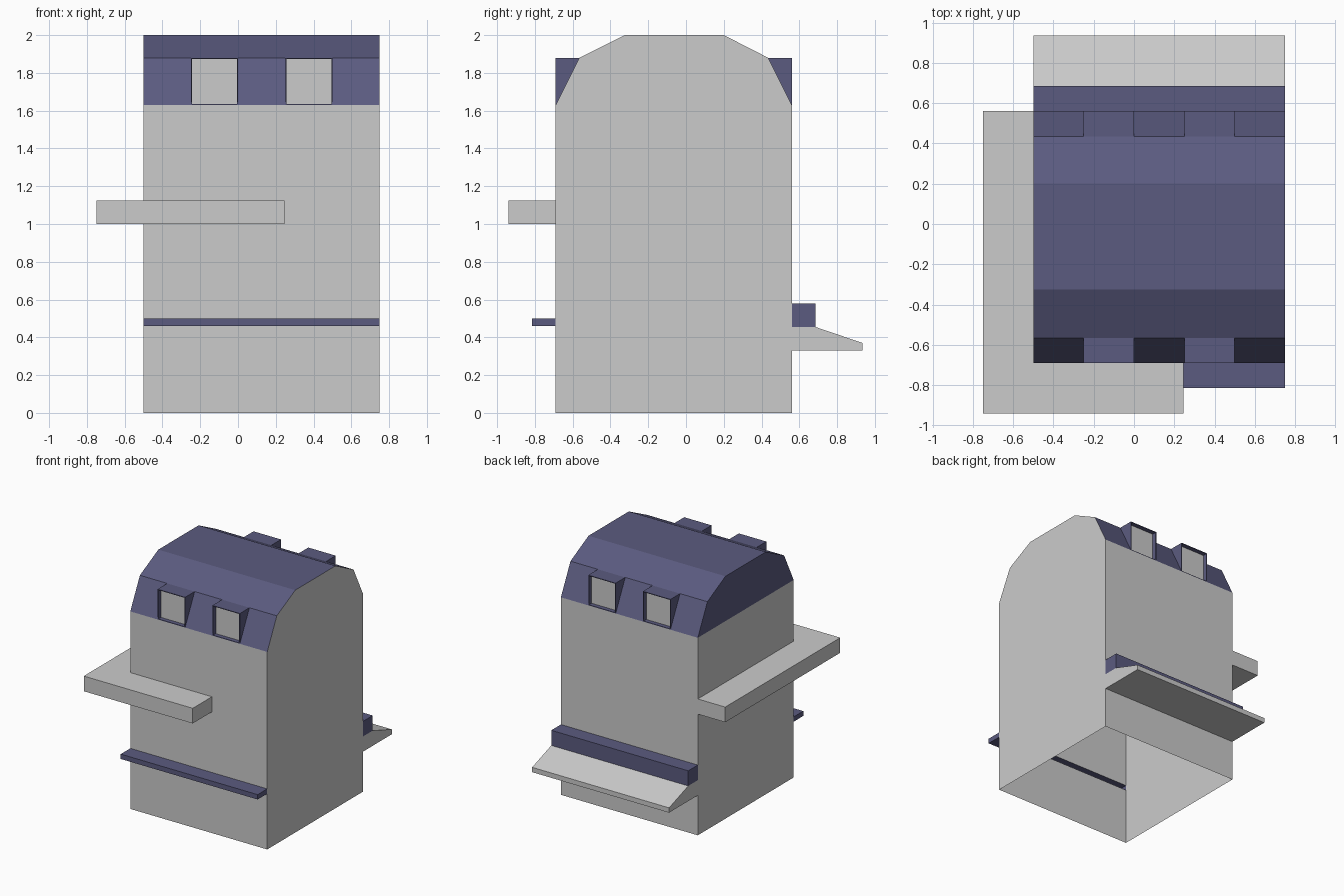
import bpy, bmesh
from mathutils import Vector

if "Cube" in bpy.data.objects:
    bpy.data.objects.remove(bpy.data.objects["Cube"])

navy = bpy.data.materials.new("navy")
navy.diffuse_color = (0.105, 0.105, 0.215, 1)
navy.use_nodes = True
navy.node_tree.nodes["Principled BSDF"].inputs["Base Color"].default_value = navy.diffuse_color

# Body extents
X0, X1, YF, YB, EAVE = -0.5, 0.75, -0.69, 0.56, 1.63


def finish(name, bm, mat=None):
    mesh = bpy.data.meshes.new(name)
    bm.to_mesh(mesh)
    bm.free()
    ob = bpy.data.objects.new(name, mesh)
    bpy.context.collection.objects.link(ob)
    if mat:
        mesh.materials.append(mat)
    return ob


def shell(polys):
    """Open shell of flat faces, all turned away from the middle of the part."""
    bm = bmesh.new()
    pts = [Vector(p) for poly in polys for p in poly]
    mid = Vector([(min(p[i] for p in pts) + max(p[i] for p in pts)) / 2 for i in range(3)])
    for poly in polys:
        f = bm.faces.new([bm.verts.new(p) for p in poly])
        f.normal_update()
        if f.normal.dot(f.calc_center_median() - mid) < 0:
            f.normal_flip()
    bmesh.ops.remove_doubles(bm, verts=bm.verts, dist=1e-4)
    return bm


def at_x(x, yz):
    return [(x, y, z) for y, z in yz]


def wall_y(y, x0, x1, z0, z1):
    return [(x0, y, z0), (x1, y, z0), (x1, y, z1), (x0, y, z1)]


def strip(a, b, x0, x1):
    return [(x0, *a), (x1, *a), (x1, *b), (x0, *b)]


def moulding(name, profile, mat=None):
    """Profile run along the wall, capped at both ends, open on the wall side."""
    polys = [strip(a, b, X0, X1) for a, b in zip(profile, profile[1:])]
    polys += [at_x(X0, profile), at_x(X1, profile)]
    finish(name, shell(polys), mat)


roof_line = [(YF, EAVE), (-0.565, 1.88), (-0.325, 2), (0.2, 2), (0.435, 1.88), (YB, EAVE)]

# Walls, open underneath and where ledges are attached
walls = [wall_y(YF, X0, X1, 0, 0.46), wall_y(YF, X0, X1, 0.5, 1.0),
         wall_y(YF, 0.245, X1, 1.0, 1.125), wall_y(YF, X0, X1, 1.125, EAVE),
         wall_y(YB, X0, X1, 0, 0.33), wall_y(YB, X0, X1, 0.58, EAVE),
         at_x(X1, [(YF, 0)] + roof_line + [(YB, 0)])]
for z0, z1 in ((0, 1.0), (1.125, EAVE)):
    walls.append(at_x(X0, [(YF, z0), (YB, z0), (YB, z1), (YF, z1)]))
finish("walls", shell(walls))

# Roof: steep bands are interrupted by the dormers, navy gable on the left only
roof = [at_x(X0, roof_line)]
for i, (a, b) in enumerate(zip(roof_line, roof_line[1:])):
    if i in (0, 4):
        roof += [strip(a, b, x, x + 0.25) for x in (-0.5, 0, 0.5)]
    else:
        roof.append(strip(a, b, X0, X1))
finish("roof", shell(roof), navy)

# Dormers with recessed windows, front and back
for side, yo, yi in (("front", YF, -0.565), ("back", YB, 0.435)):
    inward = 0.035 if yi > yo else -0.035
    for n, x in enumerate((-0.25, 0.25)):
        xe, top = x + 0.25, 1.88
        bm = shell([wall_y(yo, x, xe, EAVE, top), strip((yo, top), (yi, top), x, xe)] +
                   [at_x(c, [(yo, EAVE), (yo, top), (yi, top)]) for c in (x, xe)])
        bm.normal_update()
        face = next(f for f in bm.faces if abs(f.normal.y) > 0.9)
        bmesh.ops.inset_individual(bm, faces=[face], thickness=0.008)
        pane = bmesh.ops.extrude_discrete_faces(bm, faces=[face])["faces"][0]
        bmesh.ops.translate(bm, verts=pane.verts, vec=(0, inward, 0))
        corners = [v.co.copy() for v in pane.verts]
        bmesh.ops.delete(bm, geom=[pane], context='FACES_ONLY')
        finish(f"{side}_dormer_{n + 1}", bm, navy)
        glass = bmesh.new()
        glass.faces.new([glass.verts.new(c) for c in corners])
        finish(f"{side}_window_{n + 1}", glass)

# L-shaped balcony round the front left corner
plan = [(X0, YB), (-0.75, YB), (-0.75, -0.94), (0.245, -0.94), (0.245, YF), (X0, YF)]
balcony = [[(x, y, z) for x, y in plan] for z in (1.0, 1.125)]
for (ax, ay), (bx, by) in zip(plan[:4], plan[1:5]):
    balcony.append([(ax, ay, 1.0), (bx, by, 1.0), (bx, by, 1.125), (ax, ay, 1.125)])
finish("balcony", shell(balcony))

# Front ledge, rear awning and the sign band above it
moulding("front_ledge", [(YF, 0.46), (-0.815, 0.46), (-0.815, 0.5), (YF, 0.5)], navy)
moulding("rear_band", [(YB, 0.58), (0.685, 0.58), (0.685, 0.455), (YB, 0.455)], navy)
moulding("rear_awning", [(YB, 0.455), (0.685, 0.455), (0.935, 0.37), (0.935, 0.33), (YB, 0.33)])
